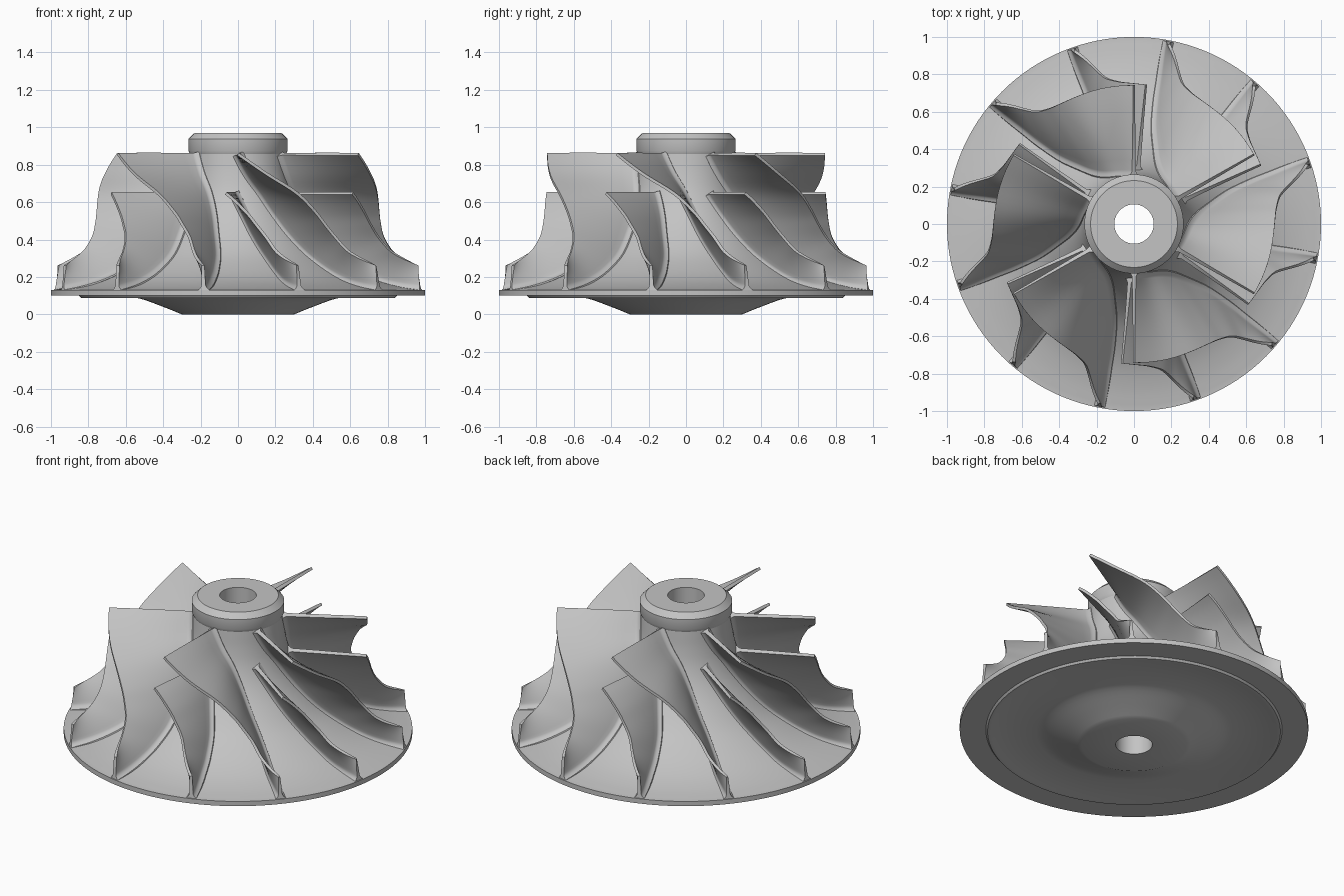
import bpy, bmesh, math
from mathutils import Vector

cube = bpy.data.objects.get("Cube")
if cube:
    bpy.data.objects.remove(cube)

metal = bpy.data.materials.new("grey_metal")
metal.use_nodes = True
GREY = (0.55, 0.55, 0.55, 1)
metal.diffuse_color = GREY
metal.node_tree.nodes["Principled BSDF"].inputs["Base Color"].default_value = GREY


def spline(rows, u):
    """Smooth curve through rows of numbers, u counted in rows."""
    last = len(rows) - 1
    i = min(int(u), last - 1)
    f = u - i
    b, c = Vector(rows[i]), Vector(rows[i + 1])
    a = Vector(rows[i - 1]) if i > 0 else 2 * b - c
    d = Vector(rows[i + 2]) if i + 2 <= last else 2 * c - b
    return b + (c - a) * (f / 2) + (2 * a - 5 * b + 4 * c - d) * (f * f / 2) \
        + (3 * b - a - 3 * c + d) * (f ** 3 / 2)


def make_object(name, bm, angle):
    bmesh.ops.recalc_face_normals(bm, faces=bm.faces)
    mesh = bpy.data.meshes.new(name)
    bm.to_mesh(mesh)
    bm.free()
    mesh.materials.append(metal)
    obj = bpy.data.objects.new(name, mesh)
    bpy.context.collection.objects.link(obj)
    bpy.ops.object.select_all(action="DESELECT")
    obj.select_set(True)
    bpy.context.view_layer.objects.active = obj
    bpy.ops.object.shade_smooth_by_angle(angle=math.radians(angle))
    return obj


def lathe(name, profile, steps):
    bm = bmesh.new()
    rings = []
    for r, z in profile:
        angles = [2 * math.pi * k / steps for k in range(steps)]
        rings.append([bm.verts.new((r * math.cos(a), r * math.sin(a), z)) for a in angles])
    for i, ring in enumerate(rings):
        nxt = rings[(i + 1) % len(rings)]
        for k in range(steps):
            m = (k + 1) % steps
            bm.faces.new((ring[k], ring[m], nxt[m], nxt[k]))
    return make_object(name, bm, 25)


# Blade guide: hub radius, height, sweep, then shroud radius, height, sweep
GUIDE = [
    (0.257, 0.857, 0, 0.742, 0.857, 0),
    (0.268, 0.75, 12, 0.745, 0.75, 12),
    (0.29, 0.647, 25.5, 0.748, 0.647, 25),
    (0.335, 0.54, 35, 0.757, 0.55, 33),
    (0.41, 0.43, 41.5, 0.772, 0.475, 37.5),
    (0.515, 0.32, 46.5, 0.797, 0.41, 41),
    (0.645, 0.235, 48.5, 0.845, 0.345, 43.5),
    (0.765, 0.18, 49, 0.895, 0.308, 45.5),
    (0.88, 0.148, 49.3, 0.94, 0.283, 47.3),
    (0.993, 0.13, 49.3, 0.978, 0.262, 49),
]
END = len(GUIDE) - 1


def place(r, z, degrees):
    a = math.radians(degrees)
    return Vector((r * math.cos(a), r * math.sin(a), z))


def span_length(u):
    g = spline(GUIDE, u)
    return math.hypot(g[3] - g[0], g[4] - g[1])


def camber(u, s):
    g = spline(GUIDE, u)
    return place(*(g[k] + (g[k + 3] - g[k]) * s for k in range(3)))


def blade(name, start, columns):
    """Thin swept blade from guide row start to the rim, with a filleted root."""
    bm = bmesh.new()
    near_root = [-0.008, 0, 0.006, 0.014, 0.022, 0.03]
    sides = ([], [])
    for i in range(columns + 1):
        u = start + (END - start) * i / columns
        length = span_length(u)
        dists = near_root + [0.03 + (length - 0.03) * k / 8 for k in range(1, 9)]
        cols = ([], [])
        for d in dists:
            s, e = d / length, 0.01
            along = camber(min(u + e, END), s) - camber(max(u - e, 0), s)
            across = camber(u, s + e) - camber(u, s - e)
            normal = along.cross(across).normalized()
            fillet = 0.018 * max(0, 1 - max(d, 0) / 0.03) ** 2
            half = 0.012 - 0.004 * s + fillet
            for sign, col in zip((1, -1), cols):
                col.append(bm.verts.new(camber(u, s) + normal * half * sign))
        for side, col in zip(sides, cols):
            side.append(col)
    front, back = sides
    rows = len(front[0])
    for i in range(columns):
        for side in sides:
            for j in range(rows - 1):
                bm.faces.new((side[i][j], side[i + 1][j], side[i + 1][j + 1], side[i][j + 1]))
        for j in (0, rows - 1):
            bm.faces.new((front[i][j], front[i + 1][j], back[i + 1][j], back[i][j]))
    for i in (0, columns):
        for j in range(rows - 1):
            bm.faces.new((front[i][j], front[i][j + 1], back[i][j + 1], back[i][j]))
    return make_object(name, bm, 40)


def repeat_around(obj, first, count):
    for k in range(count):
        item = obj if k == 0 else obj.copy()
        if k:
            bpy.context.collection.objects.link(item)
        item.name = f"{obj.name.split('.')[0]}.{k + 1}"
        item.rotation_euler.z = math.radians(first + 360 / count * k)


# Hub with bore, collar, flared upper surface, rim and underside boss
flare = [tuple(spline(GUIDE, END * k / 40)[:2]) for k in range(41)]
collar = [(0.105, 0.97), (0.232, 0.97), (0.265, 0.938), (0.265, 0.875)]
boss_curve = [(0.60, 0.092), (0.52, 0.083), (0.40, 0.04), (0.30, 0.0)]
boss = [tuple(spline(boss_curve, k / 4)) for k in range(13)]
underside = [(1.0, 0.13), (1.0, 0.10), (0.85, 0.10), (0.84, 0.088), (0.82, 0.088), (0.80, 0.094)]
lathe("hub", collar + flare + underside + boss + [(0.105, 0.0)], 128)

# Six full blades and six shorter splitter blades
repeat_around(blade("main_blade", 0, 40), 30, 6)
repeat_around(blade("splitter_blade", 2, 32), 0, 6)
